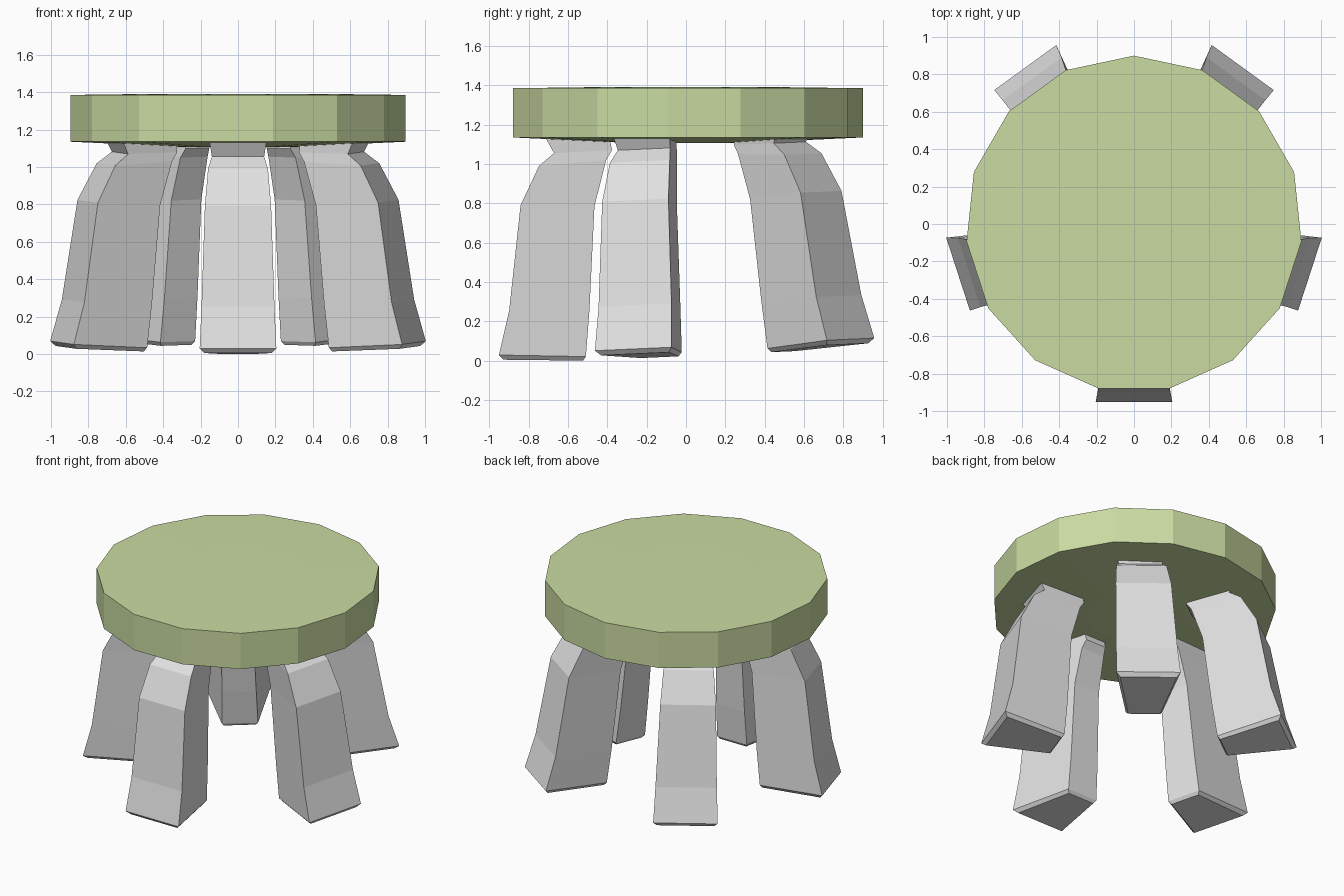
import bpy
import bmesh
from math import sin, cos, pi, radians
from mathutils import Matrix

cube = bpy.data.objects.get("Cube")
if cube:
    bpy.data.objects.remove(cube, do_unlink=True)


def make_material(name, rgb):
    mat = bpy.data.materials.new(name)
    mat.use_nodes = True
    color = (*rgb, 1.0)
    mat.diffuse_color = color
    mat.node_tree.nodes["Principled BSDF"].inputs["Base Color"].default_value = color
    return mat


def loft(name, rings, mat):
    """Skin a stack of closed rings and cap both ends."""
    bm = bmesh.new()
    loops = [[bm.verts.new(p) for p in ring] for ring in rings]
    count = len(loops[0])
    for low, high in zip(loops, loops[1:]):
        for i in range(count):
            j = (i + 1) % count
            bm.faces.new((low[i], low[j], high[j], high[i]))
    bm.faces.new(loops[0][::-1])
    bm.faces.new(loops[-1])
    bmesh.ops.recalc_face_normals(bm, faces=bm.faces)
    mesh = bpy.data.meshes.new(name)
    bm.to_mesh(mesh)
    bm.free()
    mesh.materials.append(mat)
    obj = bpy.data.objects.new(name, mesh)
    bpy.context.collection.objects.link(obj)
    return obj


green = make_material("soft green", (0.59, 0.71, 0.36))
stone = make_material("stone grey", (0.75, 0.75, 0.75))

# Seat: a fifteen-sided slab, slightly domed above and below
SIDES = 15
seat_profile = [(0.3, 1.107), (0.9, 1.135), (0.9, 1.385), (0.45, 1.391)]
loft("seat", [[(r * sin(2 * pi * i / SIDES), r * cos(2 * pi * i / SIDES), z)
               for i in range(SIDES)] for r, z in seat_profile], green)

# Leg levels: outer radius, outer z, inner radius, inner z, outer half width
leg_levels = [
    (0.967, 0.048, 0.563, 0.025, 0.180),
    (0.989, 0.073, 0.548, 0.045, 0.205),
    (0.927, 0.295, 0.519, 0.282, 0.195),
    (0.845, 0.828, 0.470, 0.806, 0.177),
    (0.742, 1.024, 0.400, 1.038, 0.160),
    (0.663, 1.085, 0.368, 1.087, 0.140),
    (0.715, 1.190, 0.385, 1.190, 0.155),
]
TAPER = 0.56  # legs are wedge-shaped, narrower toward the middle
leg_rings = [[(ro, -w, zo), (ro, w, zo), (ri, w * TAPER, zi), (ri, -w * TAPER, zi)]
             for ro, zo, ri, zi, w in leg_levels]

# The ring of legs leans slightly under the level seat
pivot = Matrix.Translation((0, 0, 0.9))
lean = pivot @ Matrix.Rotation(0.045, 4, 'X') @ pivot.inverted()
for i, name in enumerate(("front_leg", "left_leg", "back_left_leg",
                          "back_right_leg", "right_leg")):
    leg = loft(name, leg_rings, stone)
    leg.data.transform(lean @ Matrix.Rotation(radians(72 * i - 90), 4, 'Z'))
